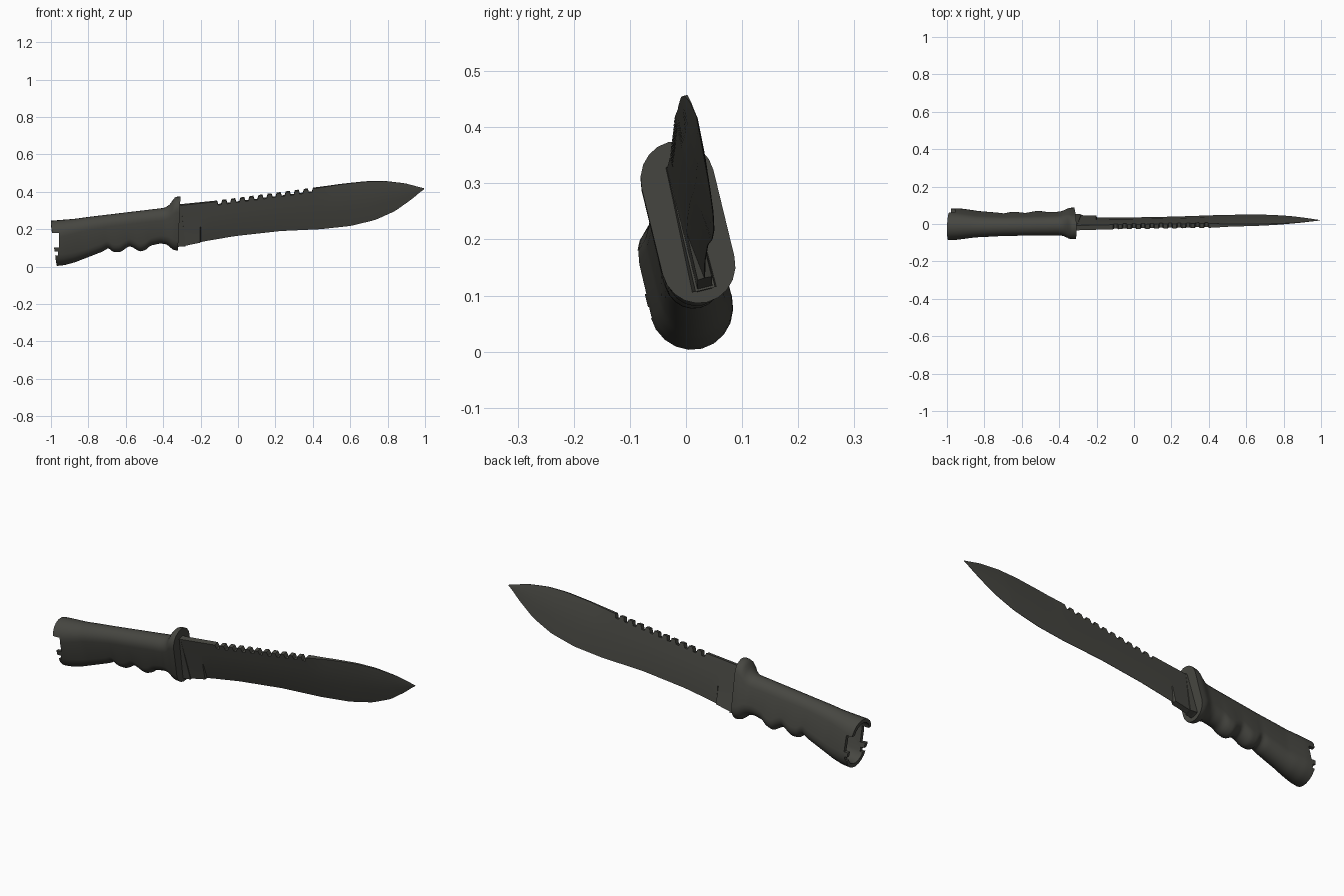
import bpy, bmesh, math

if "Cube" in bpy.data.objects:
    bpy.data.objects.remove(bpy.data.objects["Cube"])

steel = bpy.data.materials.new("dark_olive_grey")
steel.diffuse_color = (0.062, 0.062, 0.053, 1)
steel.use_nodes = True
steel.node_tree.nodes["Principled BSDF"].inputs["Base Color"].default_value = steel.diffuse_color


def lerp(table, x):
    if x <= table[0][0]:
        return table[0][1]
    for (x0, a), (x1, b) in zip(table, table[1:]):
        if x <= x1:
            return a + (b - a) * (x - x0) / (x1 - x0)
    return table[-1][1]


def soft(table, x, d=0.009):
    return (lerp(table, x - d) + 2 * lerp(table, x) + lerp(table, x + d)) / 4


def place(x, v, w):
    """Front-view position (x, v) plus thickness w, on the rolled and yawed knife plane."""
    return (x, 0.035 - 0.245 * (v - 0.115) + 0.047 * (x + 0.25) + 0.97 * w, v + 0.24 * w)


def loft(name, rings, angle):
    bm = bmesh.new()
    vs = [[bm.verts.new(place(*p)) for p in ring] for ring in rings]
    n = len(rings[0])
    for a, b in zip(vs, vs[1:]):
        for i in range(n):
            j = (i + 1) % n
            bm.faces.new((a[i], a[j], b[j], b[i]))
    bm.faces.new(vs[0][::-1])
    bm.faces.new(vs[-1])
    bmesh.ops.recalc_face_normals(bm, faces=bm.faces)
    me = bpy.data.meshes.new(name)
    bm.to_mesh(me)
    bm.free()
    me.materials.append(steel)
    ob = bpy.data.objects.new(name, me)
    bpy.context.collection.objects.link(ob)
    return ob, angle


def smooth(ob, angle):
    bpy.ops.object.select_all(action='DESELECT')
    ob.select_set(True)
    bpy.context.view_layer.objects.active = ob
    bpy.ops.object.shade_smooth_by_angle(angle=math.radians(angle))


# handle with flared pommel, finger grooves and guard
top = [(-1, .243), (-.87, .254), (-.80, .264), (-.39, .313), (-.36, .333), (-.34, .37), (-.305, .374)]
bottom = [(-.968, .005), (-.925, .010), (-.87, .025), (-.72, .083), (-.70, .098), (-.685, .098),
          (-.67, .078), (-.63, .078), (-.605, .095), (-.58, .112), (-.55, .097), (-.525, .08),
          (-.49, .092), (-.47, .113), (-.415, .125), (-.38, .12), (-.345, .089), (-.322, .088)]
radius = [(-1, .075), (-.95, .072), (-.85, .058), (-.7, .051), (-.45, .052), (-.385, .054),
          (-.345, .066), (-.31, .066)]


def section(s, shrink=0.0):
    xt, xb = -1 + s * 0.692, -.968 + s * 0.646
    zt, zb = soft(top, xt) - shrink, soft(bottom, xb) + shrink
    r = soft(radius, xt) - shrink
    pts = []
    for c, start in ((zt - r, 0), (zb + r, math.pi)):
        for k in range(11):
            a = start + math.pi * k / 10
            v = c + r * math.sin(a)
            pts.append((xb + (xt - xb) * (v - zb) / (zt - zb), v, r * math.cos(a)))
    return pts


N = 72
rings = [section(.16, .018), section(0, .018)] + [section(i / N) for i in range(N + 1)]
handle, ang = loft("handle_and_guard", rings, 40)

# side notches in the hollow pommel
bm = bmesh.new()
for x1, z0, z1 in ((-.956, .103, .18), (-.962, .06, .08)):
    box = bmesh.ops.create_cube(bm, size=1)["verts"]
    for v in box:
        v.co = (-1.1 if v.co.x < 0 else x1, v.co.y, z0 if v.co.z < 0 else z1)
me = bpy.data.meshes.new("notch_cutter")
bm.to_mesh(me)
bm.free()
me.materials.append(steel)
cutter = bpy.data.objects.new("notch_cutter", me)
cutter.hide_render = True
bpy.context.collection.objects.link(cutter)
mod = handle.modifiers.new("notches", 'BOOLEAN')
mod.operation, mod.solver, mod.object = 'DIFFERENCE', 'EXACT', cutter
bpy.context.view_layer.objects.active = handle
bpy.ops.object.modifier_apply(modifier=mod.name)
bpy.data.objects.remove(cutter)
smooth(handle, ang)

# blade outline: spine with saw teeth, belly and point
spine = [(-.33, .328), (-.112, .350), (.417, .421), (.545, .44), (.68, .455), (.786, .457),
         (.893, .445), (.995, .418)]
edge = [(-.33, .108), (-.278, .115), (-.176, .136), (-.016, .163), (.225, .19), (.44, .2), (.6, .217),
        (.733, .249), (.84, .297), (.93, .361), (.995, .416)]
thick = [(-.33, .014), (-.2, .013), (.4, .012), (.75, .009), (.995, .001)]
spine_thick = [(.42, 1), (.5, .65), (.9, .25)]

stations = [(-.33, 0), (-.278, 0), (-.202, 0), (-.198, 0)]
stations += [(-.155, 0)]
for k in range(11):                     # saw notches
    x = -.112 + k * .0485
    stations += [(x, 0), (x + .006, .019), (x + .022, .019), (x + .028, 0)]
stations += [(.43 + .565 * i / 24, 0) for i in range(25)]

rings = []
for x, cut in stations:
    zt, zb, t = soft(spine, x, .004), soft(edge, x, .012), lerp(thick, x)
    zt = max(zt, zb + .002)
    e = t if x < -.2 else .0008         # blunt heel, then sharpened edge
    f = t * lerp(spine_thick, x)
    hi, lo = zt - .25 * (zt - zb), zb + .4 * (zt - zb)
    rings.append([(x, zt - cut, f), (x, hi, t), (x, lo, t * .95), (x, zb, e),
                  (x, zb, -e), (x, lo, -t * .95), (x, hi, -t), (x, zt - cut, -f)])
blade, ang = loft("blade", rings, 25)
smooth(blade, ang)

# wedge collar between guard and blade
rings = []
for xt, xb, w in ((-.33, -.34, .024), (-.304, -.282, .018)):
    rings.append([(xt, .332, w * .8), (xb, .111, w), (xb, .111, -w), (xt, .332, -w * .8)])
collar, ang = loft("blade_collar", rings, 20)
smooth(collar, ang)
